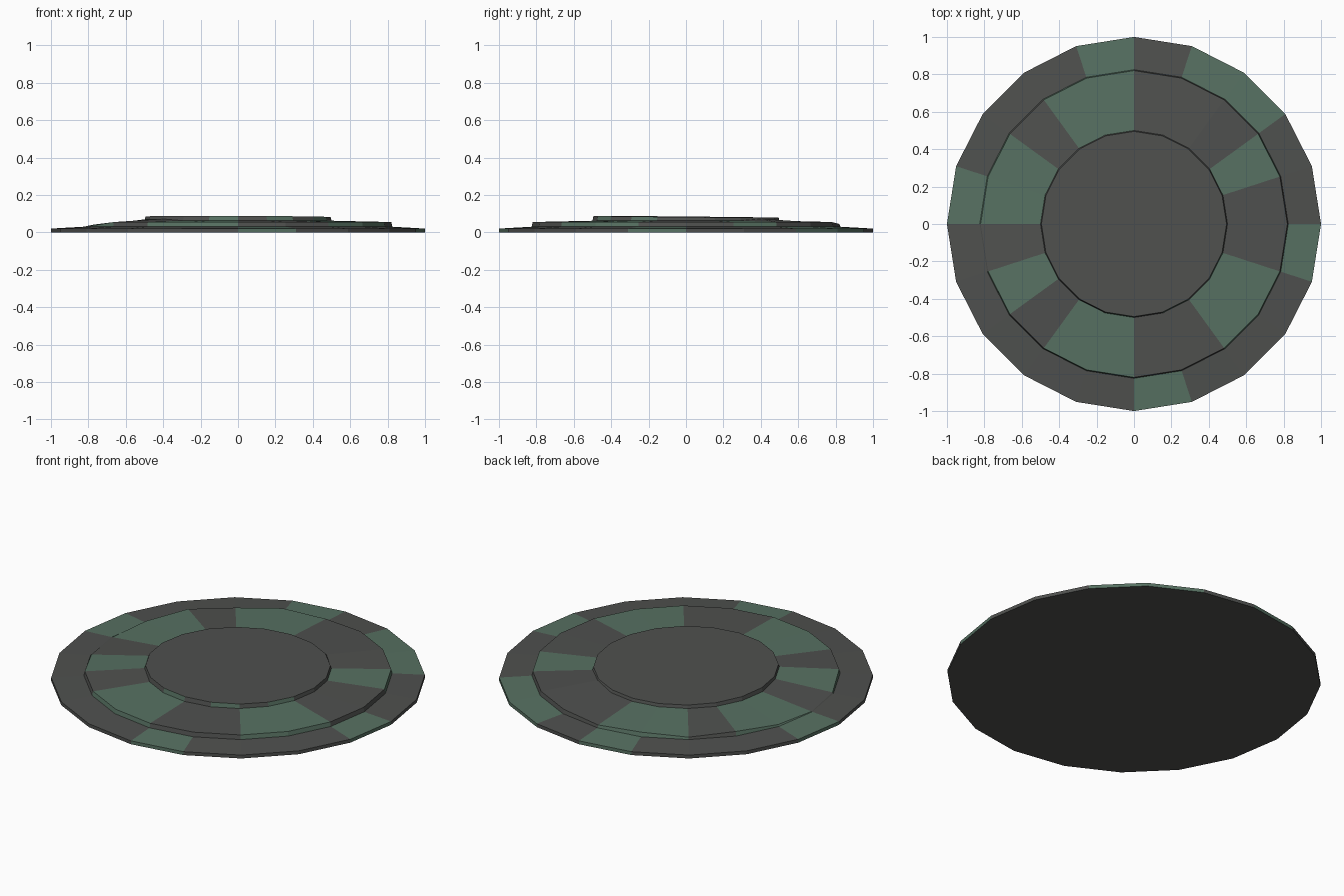
import bpy, bmesh, math

if "Cube" in bpy.data.objects:
    bpy.data.objects.remove(bpy.data.objects["Cube"], do_unlink=True)

SIDES = 20
STEP = math.tau / SIDES


def make_material(name, rgb):
    m = bpy.data.materials.new(name)
    m.use_nodes = True
    colour = (*rgb, 1)
    m.diffuse_color = colour
    bsdf = m.node_tree.nodes["Principled BSDF"]
    bsdf.inputs["Base Color"].default_value = colour
    bsdf.inputs["Roughness"].default_value = 0.8
    return m


grey = make_material("dark grey", (0.078, 0.081, 0.077))
green = make_material("muted green", (0.095, 0.165, 0.122))


def tier(name, rings, green_cells, cap_top=False, cap_bottom=False):
    """Stack of (radius, height rule) rings; listed sectors are green."""
    bm = bmesh.new()
    loops = [[bm.verts.new((r * math.cos(k * STEP), r * math.sin(k * STEP), height(k)))
              for k in range(SIDES)] for r, height in rings]
    for low, high in zip(loops, loops[1:]):
        for k in range(SIDES):
            n = (k + 1) % SIDES
            face = bm.faces.new((low[k], low[n], high[n], high[k]))
            face.material_index = int(k in green_cells)
    if cap_top:
        bm.faces.new(loops[-1])
    if cap_bottom:
        bm.faces.new(loops[0][::-1])
    mesh = bpy.data.meshes.new(name)
    bm.to_mesh(mesh)
    bm.free()
    mesh.materials.append(grey)
    mesh.materials.append(green)
    obj = bpy.data.objects.new(name, mesh)
    bpy.context.collection.objects.link(obj)
    return obj


# Height rules: worn steps sink where the stones have settled
def flat(z):
    return lambda k: z


def shoulder(k):
    return {9: 0.04, 10: 0.031, 11: 0.036, 5: 0.045, 7: 0.042}.get(k, 0.055)


def landing(k):
    return 0.072 if k in (3, 11, 12) else 0.062


def crown(k):
    return 0.083 - 0.005 * math.cos((k - 4) * STEP)


# Wide sloping base
tier("base_ring", [(1.0, flat(0)), (1.0, flat(0.02)), (0.825, flat(0.03))],
     {2, 3, 5, 9, 15, 19}, cap_bottom=True)

# Middle step
tier("middle_ring", [(0.825, flat(0.03)), (0.82, shoulder), (0.5, landing)],
     {1, 5, 6, 8, 9, 11, 13, 14, 17, 18})

# Raised centre slab
tier("centre_slab", [(0.5, landing), (0.495, crown)], {14, 16, 18}, cap_top=True)
